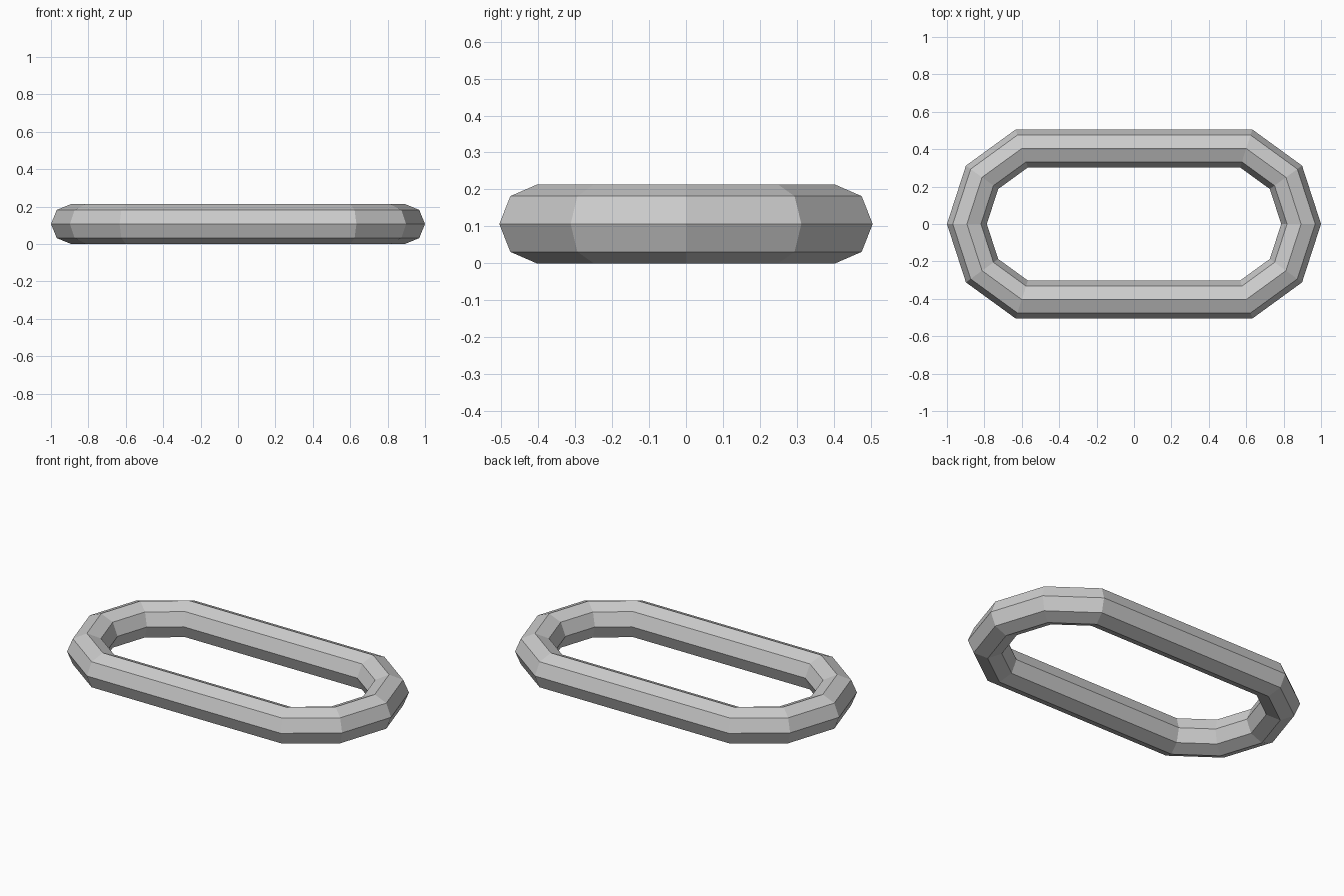
import bpy, math

if "Cube" in bpy.data.objects:
    bpy.data.objects.remove(bpy.data.objects["Cube"])

# Chain link: a low-poly torus whose two halves are pulled apart along x
MAJOR, MINOR, HALF_GAP = 0.4245, 0.1065, 0.469

bpy.ops.mesh.primitive_torus_add(
    major_segments=10, minor_segments=8,
    major_radius=MAJOR, minor_radius=MINOR, location=(0, 0, 0))
link = bpy.context.object
link.name = "chain_link"

# Stretch into straight sides and rest on the ground
for v in link.data.vertices:
    v.co.x += math.copysign(HALF_GAP, v.co.x)
    v.co.z += MINOR

# Flat faces
for p in link.data.polygons:
    p.use_smooth = False
